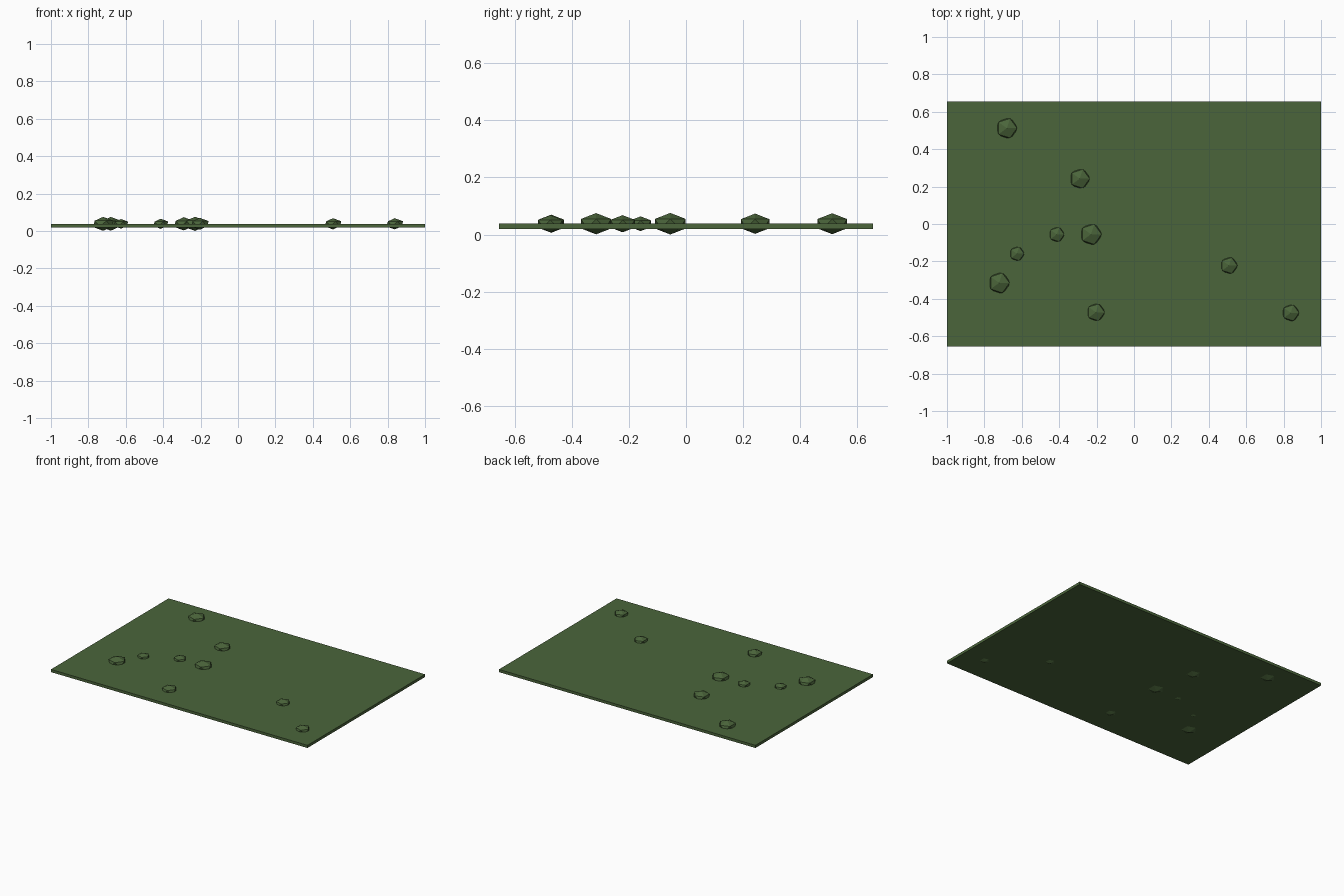
import bpy

if "Cube" in bpy.data.objects:
    bpy.data.objects.remove(bpy.data.objects["Cube"])

TOP, THICK = 0.038, 0.019


def material(name, color):
    m = bpy.data.materials.new(name)
    m.diffuse_color = color
    m.use_nodes = True
    m.node_tree.nodes["Principled BSDF"].inputs["Base Color"].default_value = m.diffuse_color
    return m


grass = material("grass_green", (0.07, 0.13, 0.043, 1))

# flat ground slab
bpy.ops.mesh.primitive_cube_add(size=1, location=(0, 0, TOP - THICK / 2))
slab = bpy.context.object
slab.name = "ground_slab"
slab.scale = (2, 1.31, THICK)
slab.data.materials.append(grass)

# low-poly grass mounds: (x, y, radius), flattened and half sunk in the slab
mounds = [
    (-0.68, 0.512, 0.061), (-0.29, 0.242, 0.059), (-0.23, -0.055, 0.063),
    (-0.413, -0.056, 0.045), (-0.626, -0.159, 0.043), (-0.721, -0.315, 0.062),
    (-0.204, -0.472, 0.053), (0.508, -0.222, 0.050), (0.838, -0.475, 0.050),
]
for i, (x, y, r) in enumerate(mounds, 1):
    bpy.ops.mesh.primitive_ico_sphere_add(subdivisions=1, radius=r, location=(x, y, TOP))
    mound = bpy.context.object
    mound.name = f"grass_mound_{i}"
    mound.scale = (1, 1, 0.6)
    mound.data.materials.append(grass)
